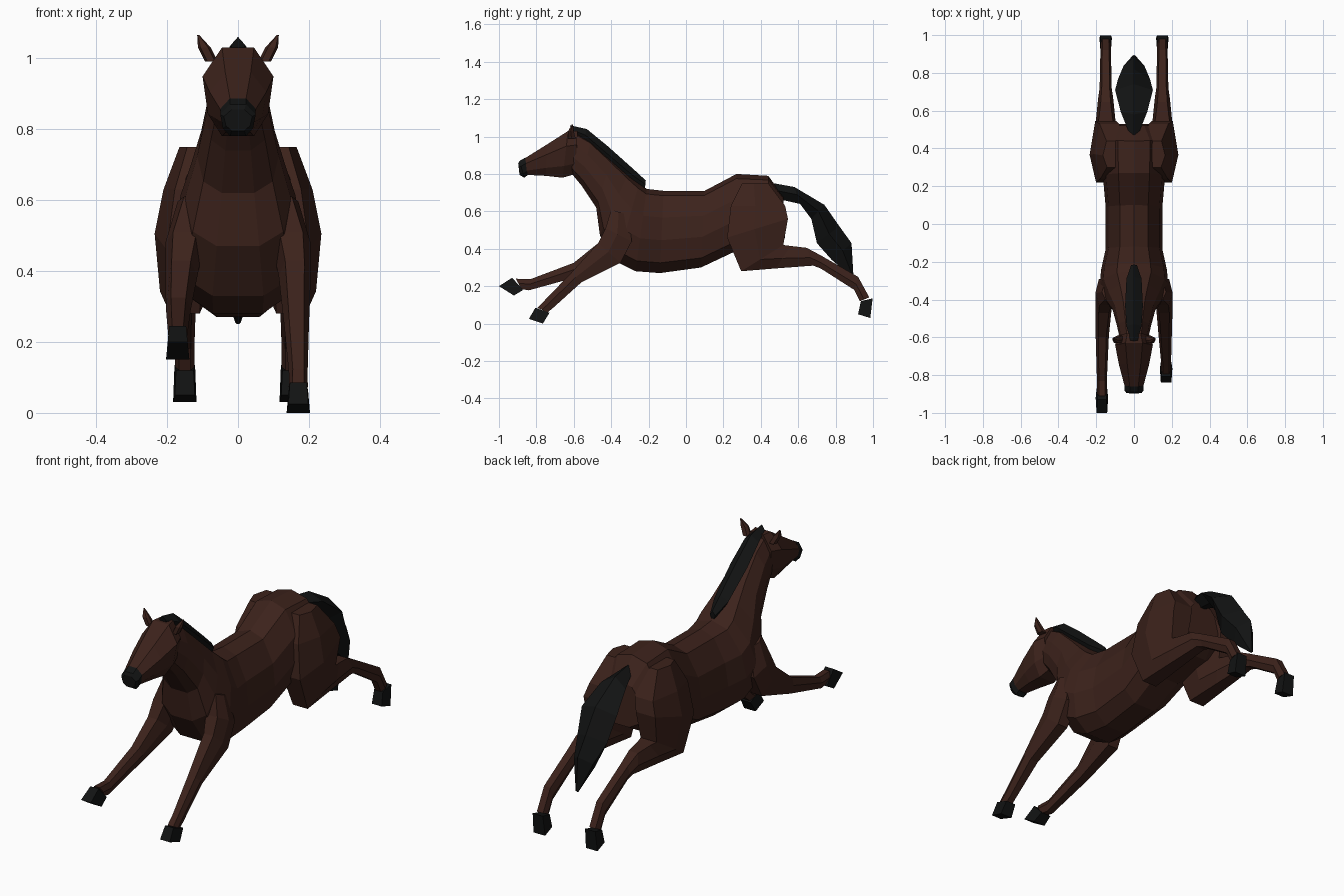
import bpy, bmesh


def material(name, rgb):
    m = bpy.data.materials.new(name)
    m.diffuse_color = (*rgb, 1)
    return m


COAT = material("brown_coat", (0.045, 0.016, 0.011))
DARK = material("black_hair_and_hoof", (0.006, 0.0065, 0.0065))

# Half cross-sections: (position along the a-b line, fraction of half width)
BARREL = [(1, 0), (0.88, 0.5), (0.35, 0.9), (-0.2, 1), (-0.75, 0.85), (-1, 0.4)]
HEAD = [(1, 0.45), (0.35, 1), (-0.5, 0.85), (-1, 0.45)]
LIMB = [(1, 0.6), (0.1, 1), (-1, 0.65)]
BOX = [(1, 0.85), (-1, 1)]
HAIR = [(1, 0), (0.1, 1), (-1, 0.4)]


def loft(name, rings, section, mat, side=1):
    """Skin rings (ya, za, yb, zb, x centre, half width) seen in side view."""
    bm = bmesh.new()
    loops = []
    for ya, za, yb, zb, xc, w in rings:
        pts = [(t, s) for t, s in section]
        pts += [(t, -s) for t, s in reversed(section) if s > 0]
        loops.append([bm.verts.new((side * (xc + s * w),
                                    (ya + yb) / 2 + t * (ya - yb) / 2,
                                    (za + zb) / 2 + t * (za - zb) / 2)) for t, s in pts])
    n = len(loops[0])
    for p, q in zip(loops, loops[1:]):
        for i in range(n):
            j = (i + 1) % n
            bm.faces.new((p[i], p[j], q[j], q[i]))
    bm.faces.new(loops[0])
    bm.faces.new(loops[-1])
    bmesh.ops.recalc_face_normals(bm, faces=bm.faces)
    me = bpy.data.meshes.new(name)
    bm.to_mesh(me)
    bm.free()
    me.materials.append(mat)
    ob = bpy.data.objects.new(name, me)
    bpy.context.collection.objects.link(ob)
    return ob


# Trunk and neck, rump to poll
loft("body_and_neck", [
    (0.52, 0.68, 0.53, 0.46, 0, 0.11),
    (0.44, 0.79, 0.46, 0.42, 0, 0.17),
    (0.27, 0.80, 0.25, 0.38, 0, 0.165),
    (0.10, 0.71, 0.08, 0.30, 0, 0.15),
    (-0.12, 0.71, -0.14, 0.27, 0, 0.15),
    (-0.21, 0.72, -0.27, 0.28, 0, 0.175),
    (-0.25, 0.75, -0.37, 0.33, 0, 0.18),
    (-0.31, 0.80, -0.46, 0.47, 0, 0.15),
    (-0.40, 0.88, -0.48, 0.62, 0, 0.115),
    (-0.51, 0.98, -0.56, 0.74, 0, 0.09),
    (-0.60, 1.03, -0.61, 0.80, 0, 0.075)], BARREL, COAT)

# Head and muzzle
loft("head", [
    (-0.58, 1.03, -0.59, 0.80, 0, 0.08),
    (-0.63, 1.03, -0.66, 0.78, 0, 0.10),
    (-0.74, 0.96, -0.75, 0.79, 0, 0.08),
    (-0.86, 0.885, -0.85, 0.795, 0, 0.05)], HEAD, COAT)
loft("muzzle", [
    (-0.86, 0.887, -0.845, 0.795, 0, 0.05),
    (-0.89, 0.87, -0.865, 0.78, 0, 0.05),
    (-0.897, 0.855, -0.89, 0.795, 0, 0.04)], HEAD, DARK)

# Mane and tail
loft("mane", [
    (-0.215, 0.765, -0.22, 0.72, 0, 0.015),
    (-0.28, 0.825, -0.30, 0.76, 0, 0.04),
    (-0.42, 0.95, -0.45, 0.88, 0, 0.047),
    (-0.53, 1.04, -0.55, 0.97, 0, 0.04),
    (-0.62, 1.06, -0.61, 1.01, 0, 0.02)], HAIR, DARK)
loft("tail", [
    (0.47, 0.75, 0.52, 0.66, 0, 0.03),
    (0.58, 0.73, 0.61, 0.64, 0, 0.07),
    (0.74, 0.635, 0.67, 0.56, 0, 0.10),
    (0.82, 0.52, 0.70, 0.43, 0, 0.085),
    (0.885, 0.43, 0.78, 0.34, 0, 0.055),
    (0.895, 0.26, 0.885, 0.25, 0, 0.008)], HAIR, DARK)

# Foreleg reach differs per side: knee, fetlock, pastern, hoof top, hoof sole
REACH = {
    -1: [(-0.60, 0.325, -0.58, 0.25, 0.168, 0.035),
         (-0.83, 0.238, -0.84, 0.178, 0.17, 0.026),
         (-0.91, 0.24, -0.88, 0.185, 0.17, 0.027),
         (-0.93, 0.245, -0.87, 0.18, 0.17, 0.028),
         (-1.0, 0.20, -0.92, 0.15, 0.17, 0.033)],
    1: [(-0.615, 0.27, -0.56, 0.22, 0.165, 0.035),
        (-0.755, 0.125, -0.715, 0.08, 0.17, 0.026),
        (-0.795, 0.085, -0.74, 0.06, 0.17, 0.027),
        (-0.805, 0.085, -0.73, 0.058, 0.17, 0.028),
        (-0.84, 0.025, -0.765, 0.0, 0.17, 0.033)]}

for side, tag in ((-1, "right"), (1, "left")):
    # Ears
    loft("ear_" + tag, [
        (-0.63, 0.99, -0.59, 0.99, 0.075, 0.018),
        (-0.63, 1.03, -0.60, 1.03, 0.095, 0.018),
        (-0.61, 1.065, -0.605, 1.065, 0.112, 0.003)], LIMB, COAT, side)
    # Forelegs
    low = REACH[side]
    loft("front_leg_" + tag, [
        (-0.40, 0.61, -0.31, 0.58, 0.125, 0.045),
        (-0.43, 0.51, -0.29, 0.44, 0.15, 0.055),
        (-0.47, 0.43, -0.35, 0.325, 0.16, 0.045)] + low[:3], LIMB, COAT, side)
    loft("front_hoof_" + tag, low[3:], BOX, DARK, side)
    # Hind legs
    loft("hind_leg_" + tag, [
        (0.30, 0.75, 0.44, 0.75, 0.11, 0.055),
        (0.24, 0.63, 0.53, 0.63, 0.13, 0.08),
        (0.22, 0.46, 0.545, 0.56, 0.15, 0.085),
        (0.295, 0.28, 0.52, 0.42, 0.15, 0.07),
        (0.48, 0.295, 0.56, 0.415, 0.15, 0.055),
        (0.68, 0.31, 0.645, 0.405, 0.15, 0.04),
        (0.72, 0.295, 0.72, 0.365, 0.15, 0.032),
        (0.90, 0.18, 0.92, 0.25, 0.15, 0.028),
        (0.93, 0.12, 0.98, 0.14, 0.15, 0.027)], LIMB, COAT, side)
    loft("hind_hoof_" + tag, [
        (0.935, 0.12, 0.998, 0.135, 0.15, 0.029),
        (0.92, 0.05, 0.985, 0.03, 0.15, 0.033)], BOX, DARK, side)
